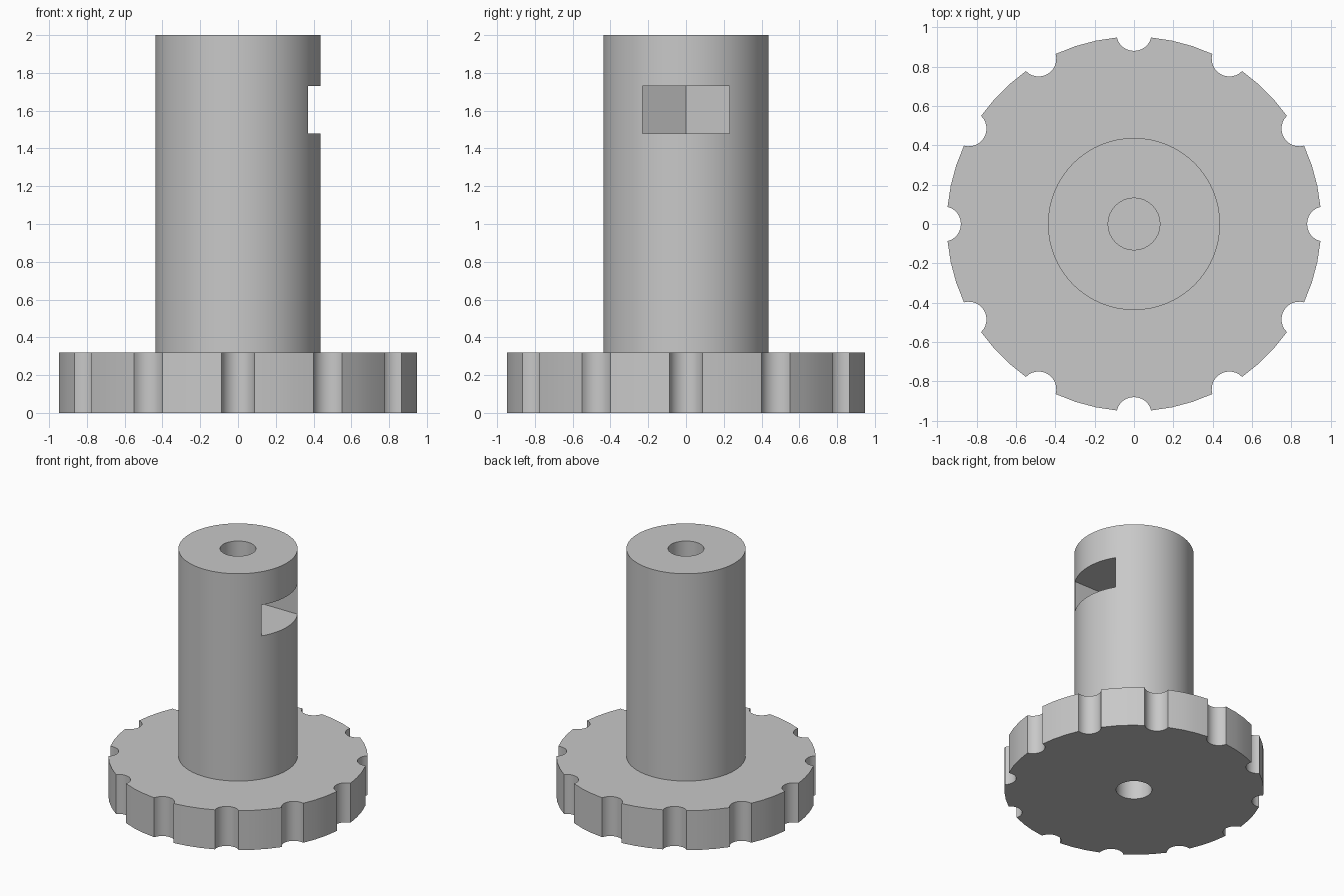
import bpy, bmesh, math

if "Cube" in bpy.data.objects:
    bpy.data.objects.remove(bpy.data.objects["Cube"])

grey = bpy.data.materials.new("light_grey")
grey.diffuse_color = (0.58, 0.58, 0.58, 1)
grey.use_nodes = True
grey.node_tree.nodes["Principled BSDF"].inputs["Base Color"].default_value = grey.diffuse_color


def prism(name, pts, z0, z1):
    """Closed prism from a 2D outline."""
    bm = bmesh.new()
    face = bm.faces.new([bm.verts.new((x, y, z0)) for x, y in pts])
    ext = bmesh.ops.extrude_face_region(bm, geom=[face])
    top = [v for v in ext["geom"] if isinstance(v, bmesh.types.BMVert)]
    bmesh.ops.translate(bm, verts=top, vec=(0, 0, z1 - z0))
    bmesh.ops.recalc_face_normals(bm, faces=bm.faces)
    me = bpy.data.meshes.new(name)
    bm.to_mesh(me)
    bm.free()
    me.materials.append(grey)
    ob = bpy.data.objects.new(name, me)
    bpy.context.collection.objects.link(ob)
    return ob


def circle(r, n):
    return [(r * math.cos(2 * math.pi * i / n), r * math.sin(2 * math.pi * i / n))
            for i in range(n)]


def combine(ob, other, op):
    other.hide_render = True
    mod = ob.modifiers.new(op.lower(), 'BOOLEAN')
    mod.operation = op
    mod.solver = 'EXACT'
    mod.object = other
    bpy.context.view_layer.objects.active = ob
    bpy.ops.object.modifier_apply(modifier=mod.name)
    bpy.data.objects.remove(other)


# Scalloped flange: twelve round grip notches around the rim
R, D, r = 0.952, 0.97, 0.09
ix = (R * R + D * D - r * r) / (2 * D)
iy = math.sqrt(R * R - ix * ix)
edge = math.atan2(iy, ix)
start = math.atan2(iy, D - ix)
step = math.radians(30)
outline = []
for k in range(12):
    c, s = math.cos(k * step), math.sin(k * step)
    for i in range(13):
        a = math.pi + start * (1 - i / 6)
        x, y = D + r * math.cos(a), -r * math.sin(a)
        y = -iy + 0 if i == 0 else (iy if i == 12 else r * math.sin(start * (i / 6 - 1)))
        outline.append((x * c - y * s, x * s + y * c))
    for j in (1, 2):
        a = k * step + edge + (step - 2 * edge) * j / 3
        outline.append((R * math.cos(a), R * math.sin(a)))
knob = prism("grip_knob", outline, 0, 0.32)

# Round stem
combine(knob, prism("stem", circle(0.4375, 64), 0.1, 2.0), 'UNION')

# Captive nut slot, open towards +x with a hexagonal inner end
h = 0.23
q = h / math.sqrt(3)
slot = [(-2 * q, 0), (-q, -h), (0.6, -h), (0.6, h), (-q, h)]
combine(knob, prism("nut_slot", slot, 1.48, 1.73), 'DIFFERENCE')

# Bolt bores, separated by a thin web above the slot
combine(knob, prism("lower_bore", circle(0.132, 32), -0.1, 1.6), 'DIFFERENCE')
combine(knob, prism("upper_bore", circle(0.132, 32), 1.76, 2.1), 'DIFFERENCE')

bpy.ops.object.select_all(action='DESELECT')
knob.select_set(True)
bpy.context.view_layer.objects.active = knob
bpy.ops.object.shade_smooth_by_angle(angle=math.radians(25))
